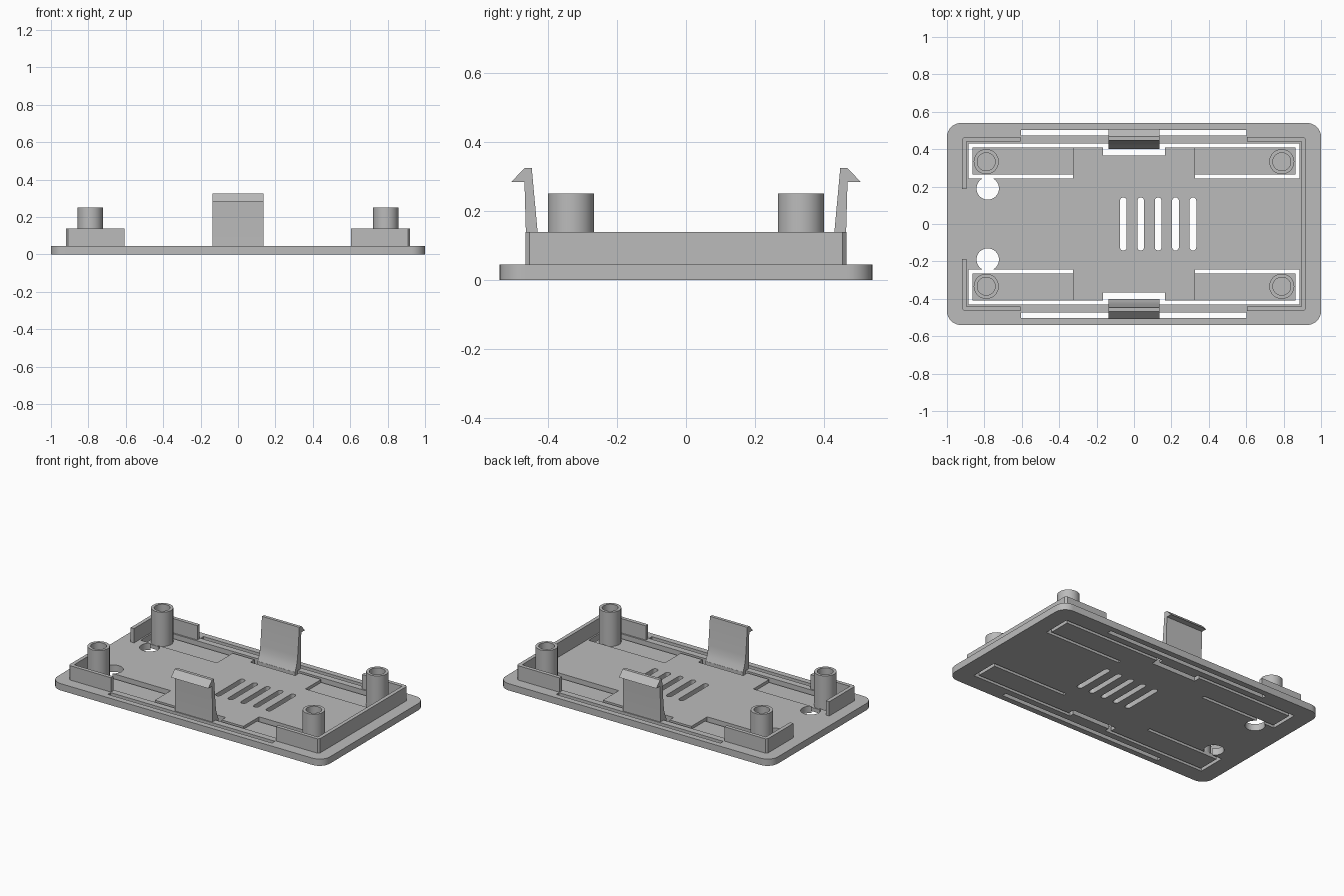
import bpy, bmesh, math
from mathutils import Vector

cube = bpy.data.objects.get("Cube")
if cube:
    bpy.data.objects.remove(cube)

grey = bpy.data.materials.new("plain grey")
grey.use_nodes = True
colour = (0.5, 0.5, 0.5, 1)
grey.diffuse_color = colour
grey.node_tree.nodes["Principled BSDF"].inputs["Base Color"].default_value = colour

FLOOR, ARM, WALL, POST = 0.045, 0.025, 0.14, 0.252


def prism(name, outline, low, high, axis="z"):
    """Extrude a flat outline along z, or a (y, z) outline along x."""
    bm = bmesh.new()
    place = (lambda a, b: (a, b, low)) if axis == "z" else (lambda a, b: (low, a, b))
    face = bm.faces.new([bm.verts.new(place(a, b)) for a, b in outline])
    moved = bmesh.ops.extrude_face_region(bm, geom=[face])["geom"]
    step = Vector((0, 0, high - low) if axis == "z" else (high - low, 0, 0))
    bmesh.ops.translate(bm, vec=step, verts=[v for v in moved if isinstance(v, bmesh.types.BMVert)])
    bmesh.ops.recalc_face_normals(bm, faces=bm.faces)
    mesh = bpy.data.meshes.new(name)
    bm.to_mesh(mesh)
    bm.free()
    obj = bpy.data.objects.new(name, mesh)
    bpy.context.collection.objects.link(obj)
    mesh.materials.append(grey)
    return obj


def rounded(x0, x1, y0, y1, r, n=8):
    """Rectangle outline with round corners."""
    points = []
    centres = [(x1 - r, y1 - r), (x0 + r, y1 - r), (x0 + r, y0 + r), (x1 - r, y0 + r)]
    for q, (cx, cy) in enumerate(centres):
        for i in range(n + 1):
            a = math.pi / 2 * (q + i / n)
            points.append((cx + r * math.cos(a), cy + r * math.sin(a)))
    return points


def rect(x0, x1, y0, y1):
    return [(x0, y0), (x1, y0), (x1, y1), (x0, y1)]


def circle(cx, cy, r, n=40):
    return [(cx + r * math.cos(math.tau * i / n), cy + r * math.sin(math.tau * i / n))
            for i in range(n)]


def cut(obj, outline, low=-0.1, high=0.5):
    cutter = prism("cutter", outline, low, high)
    cutter.hide_render = True
    mod = obj.modifiers.new("cut", "BOOLEAN")
    mod.operation, mod.solver, mod.object = "DIFFERENCE", "EXACT", cutter
    bpy.context.view_layer.objects.active = obj
    bpy.ops.object.modifier_apply(modifier=mod.name)
    bpy.data.objects.remove(cutter)


def smooth(obj):
    bpy.ops.object.select_all(action="DESELECT")
    obj.select_set(True)
    bpy.context.view_layer.objects.active = obj
    bpy.ops.object.shade_smooth_by_angle(angle=math.radians(30))


# Base plate
plate = prism("base_plate", rounded(-1, 1, -0.54, 0.54, 0.075), 0, FLOOR)

# Half of the slot that frees two spring arms and the clip bar
half = [(0.165, 0.365), (0.165, 0.408), (0.863, 0.408), (0.863, 0.264), (0.325, 0.264),
        (0.325, 0.242), (0.885, 0.242), (0.885, 0.43), (0.137, 0.43), (0.137, 0.4)]
slot = half + [(-x, y) for x, y in reversed(half)]

for s in (1, -1):
    cut(plate, [(x, s * y) for x, y in slot])
    cut(plate, rect(-0.605, 0.602, s * 0.487 - 0.015, s * 0.487 + 0.015))
    cut(plate, circle(-0.782, s * 0.19, 0.06))
    # Arms are thinner than the floor
    for t in (1, -1):
        cut(plate, rect(t * 0.595 - 0.27, t * 0.595 + 0.27, s * 0.336 - 0.073, s * 0.336 + 0.073),
            ARM, 0.5)

# Ventilation slits
for i in range(5):
    x = -0.057 + i * 0.093
    cut(plate, rounded(x - 0.018, x + 0.018, -0.142, 0.142, 0.0179, 6))
smooth(plate)

# Rim walls: one closed end, and two corners at the open end
X, Y, T = 0.92, 0.465, 0.025
c = 0.012
prism("right_rim", [(0.603, -Y), (X - c, -Y), (X, c - Y), (X, Y - c), (X - c, Y), (0.603, Y),
                    (0.603, Y - T), (X - T, Y - T), (X - T, T - Y), (0.603, T - Y)],
      FLOOR - 0.005, WALL)
for s, side in ((1, "back"), (-1, "front")):
    corner = [(-0.607, Y), (c - X, Y), (-X, Y - c), (-X, 0.188), (T - X, 0.188),
              (T - X, Y - T), (-0.607, Y - T)]
    prism(side + "_corner_rim", [(x, s * y) for x, y in corner], FLOOR - 0.005, WALL)

    # Hollow screw posts on the arms
    for t, end in ((1, "left"), (-1, "right")):
        post = prism(f"{side}_{end}_post", circle(t * 0.79, s * 0.333, 0.067), ARM - 0.003, POST)
        cut(post, circle(t * 0.79, s * 0.333, 0.048), ARM + 0.004, 0.5)
        smooth(post)

    # Snap clip with a flared foot and an outward hook
    profile = [(0.4, FLOOR - 0.003), (0.415, 0.075), (0.424, 0.105), (0.43, 0.14), (0.447, 0.325),
               (0.468, 0.325), (0.507, 0.284), (0.468, 0.284), (0.464, 0.14), (0.465, FLOOR - 0.003)]
    clip = prism(side + "_clip", [(s * y, z) for y, z in profile], -0.137, 0.137, "x")
    smooth(clip)
